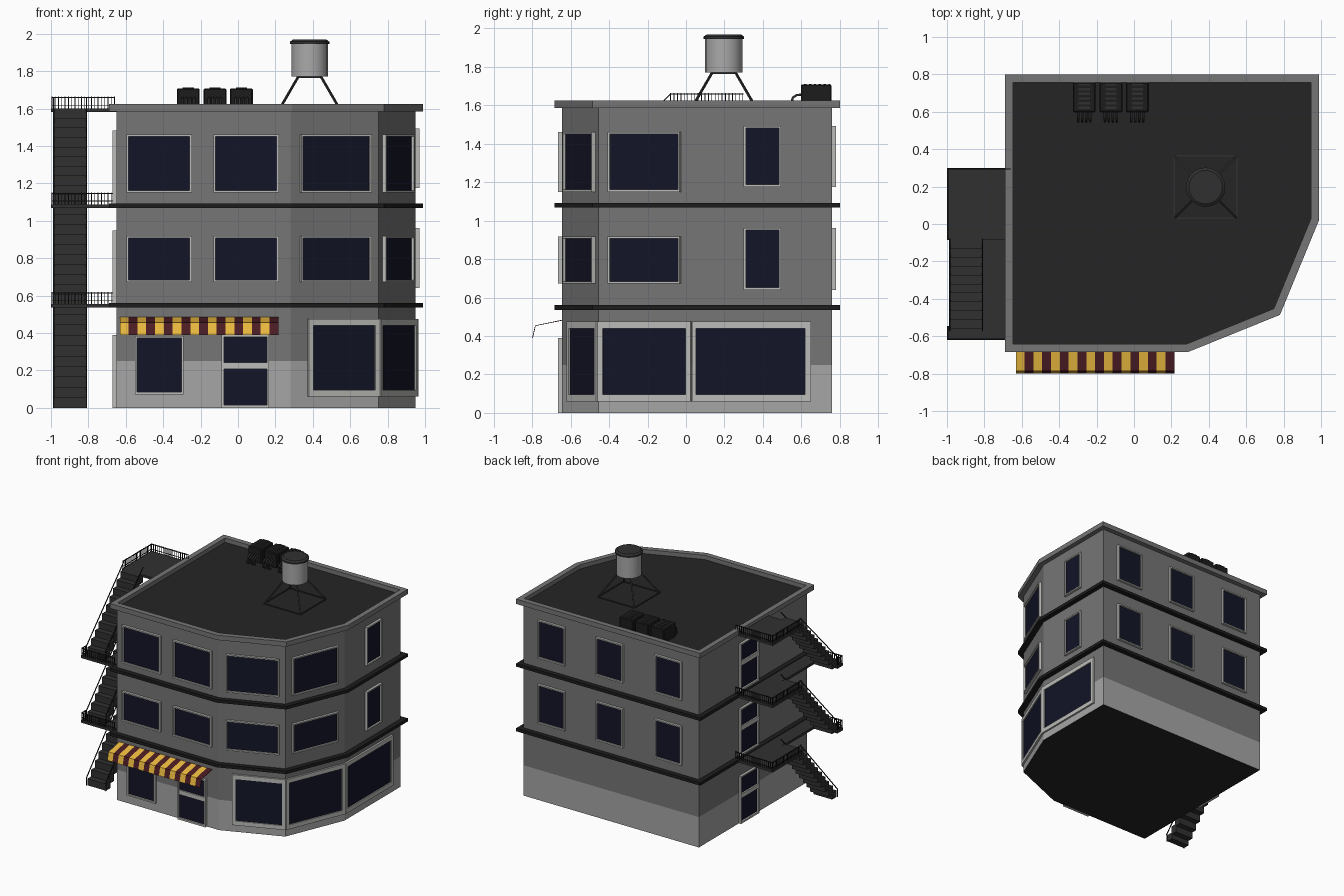
import bpy, bmesh, math
from mathutils import Vector, Matrix

if "Cube" in bpy.data.objects:
    bpy.data.objects.remove(bpy.data.objects["Cube"])


def material(name, *rgb):
    m = bpy.data.materials.new(name)
    m.diffuse_color = (*rgb, 1)
    m.use_nodes = True
    m.node_tree.nodes["Principled BSDF"].inputs["Base Color"].default_value = m.diffuse_color
    return m


WALL = material("wall_grey", .18, .18, .18)
BASE = material("base_grey", .38, .38, .38)
FRAME = material("frame_grey", .5, .5, .48)
GLASS = material("dark_glass", .006, .007, .02)
ROOF = material("roof_dark", .018, .018, .018)
TRIM = material("trim_black", .012, .012, .012)
METAL = material("stair_metal", .03, .03, .03)
STEEL = material("tank_steel", .4, .4, .4)
YELLOW = material("awning_yellow", .85, .5, .05)
MAROON = material("awning_maroon", .07, .012, .017)


def finish(bm, name, *mats):
    me = bpy.data.meshes.new(name)
    bmesh.ops.recalc_face_normals(bm, faces=bm.faces[:])
    bm.to_mesh(me)
    bm.free()
    for m in mats:
        me.materials.append(m)
    ob = bpy.data.objects.new(name, me)
    bpy.context.collection.objects.link(ob)
    return ob


def box(bm, lo, hi, frame=Matrix()):
    lo, hi = Vector(lo), Vector(hi)
    m = frame @ Matrix.Translation((lo + hi) / 2) @ Matrix.Diagonal((*(hi - lo), 1))
    bmesh.ops.create_cube(bm, size=1, matrix=m)


def rod(bm, a, b, r):
    a, b = Vector(a), Vector(b)
    d = b - a
    m = Matrix.Translation(a) @ d.to_track_quat('Z', 'Y').to_matrix().to_4x4()
    box(bm, (-r, -r, 0), (r, r, d.length), m)


# Building footprint, counter-clockwise from the front left corner
PLAN = [Vector(p) for p in ((-.65, -.645), (.28, -.645), (.75, -.455), (.95, .03), (.95, .76), (-.65, .76))]
N = len(PLAN)


def offset(dist):
    out = []
    for i, p in enumerate(PLAN):
        a, b = (p - PLAN[i - 1]).normalized(), (PLAN[(i + 1) % N] - p).normalized()
        na, nb = Vector((a.y, -a.x)), Vector((b.y, -b.x))
        out.append(p + (na + nb) * dist / (1 + na.dot(nb)))
    return out


def loops(bm, rings, closed=False):
    vs = [[bm.verts.new((p.x, p.y, z)) for p in pts] for pts, z in rings]
    pairs = list(zip(vs, vs[1:])) + ([(vs[-1], vs[0])] if closed else [])
    for k, (a, b) in enumerate(pairs):
        for i in range(N):
            j = (i + 1) % N
            bm.faces.new((a[i], a[j], b[j], b[i])).material_index = k
    return vs


# Walls with a lighter base, flat roof and underside
bm = bmesh.new()
vs = loops(bm, [(PLAN, 0), (PLAN, .25), (PLAN, 1.59)])
bm.faces.new(vs[0]).material_index = 2
bm.faces.new(vs[-1]).material_index = 2
finish(bm, "building_walls", BASE, WALL, ROOF)


# Floor bands and roof parapet
def ring(name, z0, z1, inner, mat):
    bm = bmesh.new()
    a, b = offset(inner), offset(.04)
    loops(bm, [(a, z0), (b, z0), (b, z1), (a, z1)], True)
    finish(bm, name, mat)


ring("lower_band", .535, .56, -.005, TRIM)
ring("upper_band", 1.068, 1.093, -.005, TRIM)
ring("parapet", 1.585, 1.625, -.003, WALL)

# Windows: local x runs along a wall, local y points outwards
frames, glass = bmesh.new(), bmesh.new()


def wall_frame(i):
    p, d = PLAN[i], (PLAN[(i + 1) % N] - PLAN[i]).normalized()
    return Matrix(((d.x, d.y, 0, p.x), (d.y, -d.x, 0, p.y), (0, 0, 1, 0), (0, 0, 0, 1)))


def window(i, s0, s1, z0, z1, side=(.011, .011), sill=.011, head=.011, out=.02):
    m = wall_frame(i)
    l, r = s0 + side[0], s1 - side[1]
    box(frames, (s0, -.002, z0), (l, out, z1), m)
    box(frames, (r, -.002, z0), (s1, out, z1), m)
    box(frames, (l, -.002, z0), (r, out, z0 + sill), m)
    box(frames, (l, -.002, z1 - head), (r, out, z1), m)
    box(glass, (l, -.002, z0 + sill), (r, .006, z1 - head), m)


def door(i, s0, s1, z):
    window(i, s0, s1, z, z + .39, sill=.015)
    box(frames, (s0 + .01, 0, z + .207), (s1 - .01, .018, z + .243), wall_frame(i))


for z0, z1, t0, t1 in ((.672, .918, .64, .962), (1.15, 1.462, 1.176, 1.492)):
    for s in (.053, .518):
        window(0, s, s + .35, z0, z1)
    window(1, .055, .462, z0, z1)
    window(2, .06, .465, z0, z1)
    window(3, .27, .465, t0, t1)
    for s in (.14, .67, 1.205):
        window(4, s, s + .245, t0, t1)
window(0, .1, .358, .072, .384)                      # small shop window
door(0, .563, .817, 0)                               # street door
for z in (0, .557, 1.092):                           # fire escape doors
    door(5, .52, .76, z)
window(1, .1, .512, .06, .475, (.028, .028), .035, .035, .015)
window(2, 0, .524, .06, .475, (.028, .028), .035, .035, .015)
window(3, 0, .62, .06, .475, (.022, .03), .035, .035, .015)
finish(frames, "window_frames", FRAME)
finish(glass, "window_glass", GLASS)

# Striped awning
bm = bmesh.new()
profile = [(-.645, .484), (-.785, .455), (-.80, .39)]
count, x0, w = 18, -.632, .0471
for k in range(count):
    rows = [[bm.verts.new((x, y, z)) for y, z in profile] for x in (x0 + k * w, x0 + (k + 1) * w)]
    for a in range(2):
        bm.faces.new((rows[0][a], rows[0][a + 1], rows[1][a + 1], rows[1][a])).material_index = k % 2
awning = finish(bm, "awning", YELLOW, MAROON)
awning.modifiers.new("thickness", 'SOLIDIFY').thickness = .004

# Fire escape: platforms, railings and flights
plat, rails, steps = bmesh.new(), bmesh.new(), bmesh.new()


def railing(points, z):
    for a, b in zip(points, points[1:]):
        a, b = Vector((*a, z)), Vector((*b, z))
        up = Vector((0, 0, .058))
        rod(rails, a + up, b + up, .003)
        rod(rails, a + up * .3, b + up * .3, .002)
        n = max(1, round((b - a).length / .018))
        for k in range(n + 1):
            p = a.lerp(b, k / n)
            rod(rails, p, p + up * 1.1, .002)


FLOORS = (.555, 1.088, 1.6)
below = 0
for f, z in enumerate(FLOORS):
    box(plat, (-1, -.085, z - .02), (-.65, .30, z))
    railing([(-.995, -.08), (-.995, .295), (-.66, .295)], z)
    if f < 2:
        box(plat, (-.81, -.545, z - .02), (-.69, -.085, z))
        box(plat, (-1, -.62, z - .02), (-.69, -.545, z))
        railing([(-.995, -.55), (-.995, -.615), (-.695, -.615)], z)
    n = 10
    dy, dz = .475 / n, (z - below) / n
    for k in range(n):
        y, top = -.56 + k * dy, below + (k + 1) * dz
        box(steps, (-.98, y, max(0, top - dz - .015)), (-.812, y + dy + .008, top))
    for x in (-.985, -.81):                          # sloping handrails
        rod(rails, (x, -.57, below + .06), (x, -.08, z + .06), .003)
        rod(rails, (x, -.565, below), (x, -.565, below + .065), .003)
    below = z
finish(plat, "stair_platforms", METAL)
finish(rails, "stair_railings", TRIM)
finish(steps, "stair_steps", METAL)

# Rooftop cooling units with grilles and bent pipes
units = bmesh.new()
cu = bpy.data.curves.new("cooling_pipes", 'CURVE')
cu.dimensions, cu.bevel_depth, cu.bevel_resolution = '3D', .007, 1
cu.materials.append(METAL)
grille = bmesh.new()
for x in (-.266, -.123, .018):
    box(units, (x - .061, .597, 1.59), (x + .061, .757, 1.708))
    for k in range(6):
        y = .615 + k * .025
        box(grille, (x - .03, y, 1.705), (x + .03, y + .012, 1.712))
    for k in range(4):
        px = x - .032 + k * .021
        s = cu.splines.new('POLY')
        pts = [(.60, 1.655), (.575, 1.653), (.556, 1.64), (.55, 1.62), (.55, 1.59)]
        s.points.add(len(pts) - 1)
        for p, (y, z) in zip(s.points, pts):
            p.co = (px, y, z, 1)
unit = finish(units, "cooling_units", TRIM)
bev = unit.modifiers.new("soft_edges", 'BEVEL')
bev.width, bev.segments = .006, 1
finish(grille, "cooling_grilles", METAL)
bpy.context.collection.objects.link(bpy.data.objects.new("cooling_pipes", cu))

# Water tank on splayed legs
TX, TY = .383, .197


def cylinder(name, r, z0, z1, mat, r2=None):
    bpy.ops.mesh.primitive_cone_add(vertices=20, radius1=r, radius2=r if r2 is None else r2,
                                    depth=z1 - z0, location=(TX, TY, (z0 + z1) / 2))
    ob = bpy.context.object
    ob.name = name
    ob.data.materials.append(mat)
    bpy.ops.object.shade_smooth_by_angle(angle=math.radians(35))


cylinder("tank_body", .097, 1.77, 1.948, STEEL)
cylinder("tank_lid", .105, 1.945, 1.957, METAL)
cylinder("tank_lid_top", .105, 1.957, 1.968, METAL, .09)
legs = bmesh.new()
corners = [(-1, -1), (1, -1), (1, 1), (-1, 1)]
for i, (a, b) in enumerate(corners):
    c, d = corners[(i + 1) % 4]
    rod(legs, (TX + a * .165, TY + b * .165, 1.59), (TX + a * .062, TY + b * .062, 1.768), .005)
    for r, z in ((.167, 1.593), (.062, 1.766)):
        rod(legs, (TX + a * r, TY + b * r, z), (TX + c * r, TY + d * r, z), .004)
finish(legs, "tank_stand", METAL)
